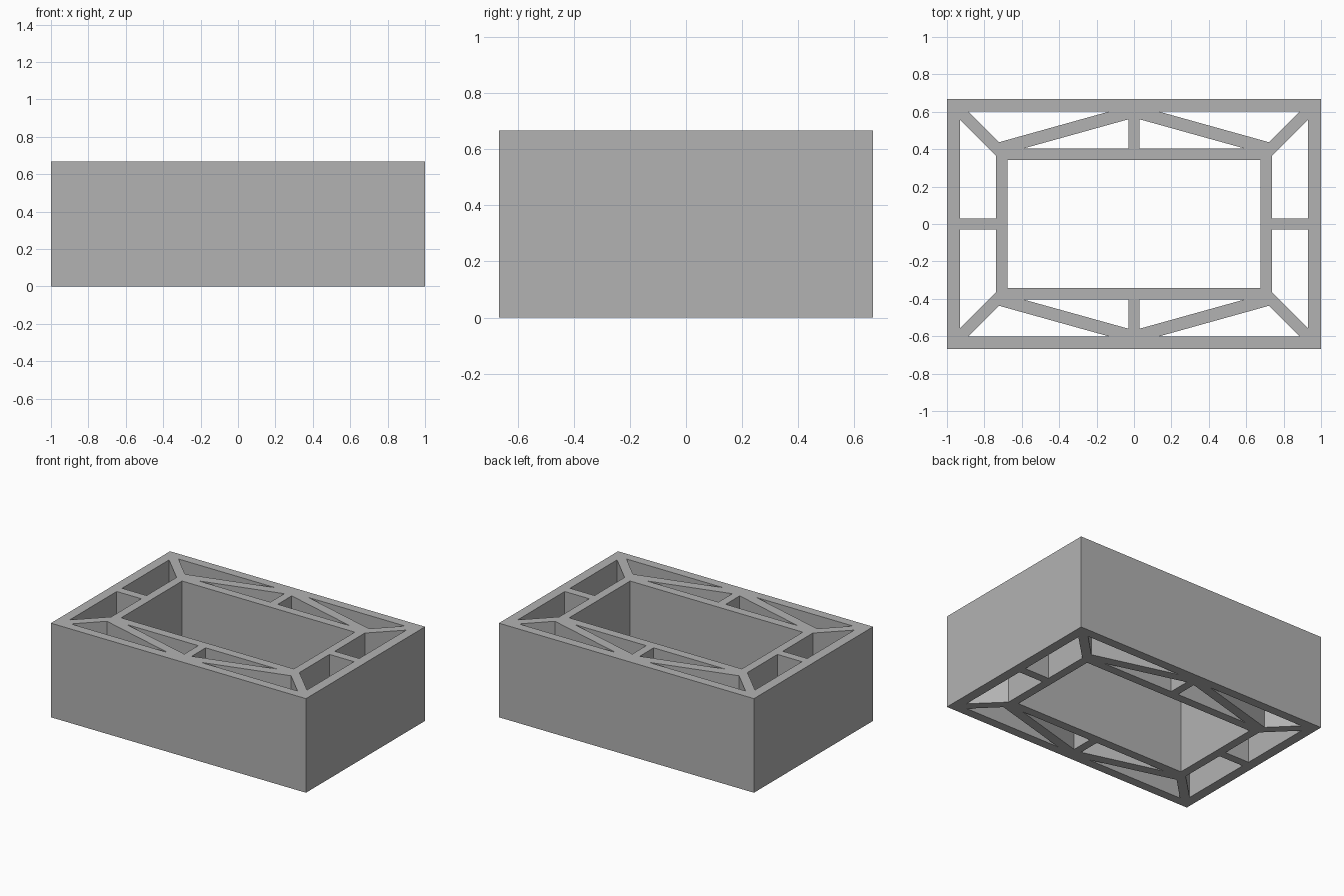
import bpy
import bmesh

HALF_X, HALF_Y, HEIGHT = 1.0, 0.667, 0.667

cube = bpy.data.objects.get("Cube")
if cube:
    bpy.data.objects.remove(cube, do_unlink=True)

# Plain grey material
grey = bpy.data.materials.new("plain_grey")
grey.use_nodes = True
colour = (0.448, 0.448, 0.448, 1)
grey.diffuse_color = colour
grey.node_tree.nodes["Principled BSDF"].inputs["Base Color"].default_value = colour


def rectangle(x, y):
    return [(-x, -y), (x, -y), (x, y), (-x, y)]


def add_loop(bm, points):
    """Add a closed outline on the ground plane."""
    verts = [bm.verts.new((x, y, 0)) for x, y in points]
    for a, b in zip(verts, verts[1:] + verts[:1]):
        bm.edges.new((a, b))


# Openings between the braces, for one quarter of the frame
side_pocket = [(0.738, 0.03), (0.93, 0.03), (0.93, 0.556), (0.738, 0.366)]
outer_triangle = [(0.13, 0.602), (0.888, 0.602), (0.722, 0.437)]
inner_triangle = [(0.029, 0.56), (0.029, 0.404), (0.59, 0.404)]

# Flat profile: outer edge, central opening and mirrored pockets
bm = bmesh.new()
add_loop(bm, rectangle(HALF_X, HALF_Y))
add_loop(bm, rectangle(0.677, 0.341))
for sx in (-1, 1):
    for sy in (-1, 1):
        for pocket in (side_pocket, outer_triangle, inner_triangle):
            add_loop(bm, [(sx * x, sy * y) for x, y in pocket])
bmesh.ops.triangle_fill(bm, edges=bm.edges[:], use_beauty=True, normal=(0, 0, 1))
bm.normal_update()
bmesh.ops.reverse_faces(bm, faces=[f for f in bm.faces if f.normal.z < 0])

mesh = bpy.data.meshes.new("braced_frame")
bm.to_mesh(mesh)
bm.free()
mesh.materials.append(grey)
frame = bpy.data.objects.new("braced_frame", mesh)
bpy.context.collection.objects.link(frame)

# Raise the profile to full height
raise_up = frame.modifiers.new("height", "SOLIDIFY")
raise_up.thickness = HEIGHT
raise_up.offset = 1
